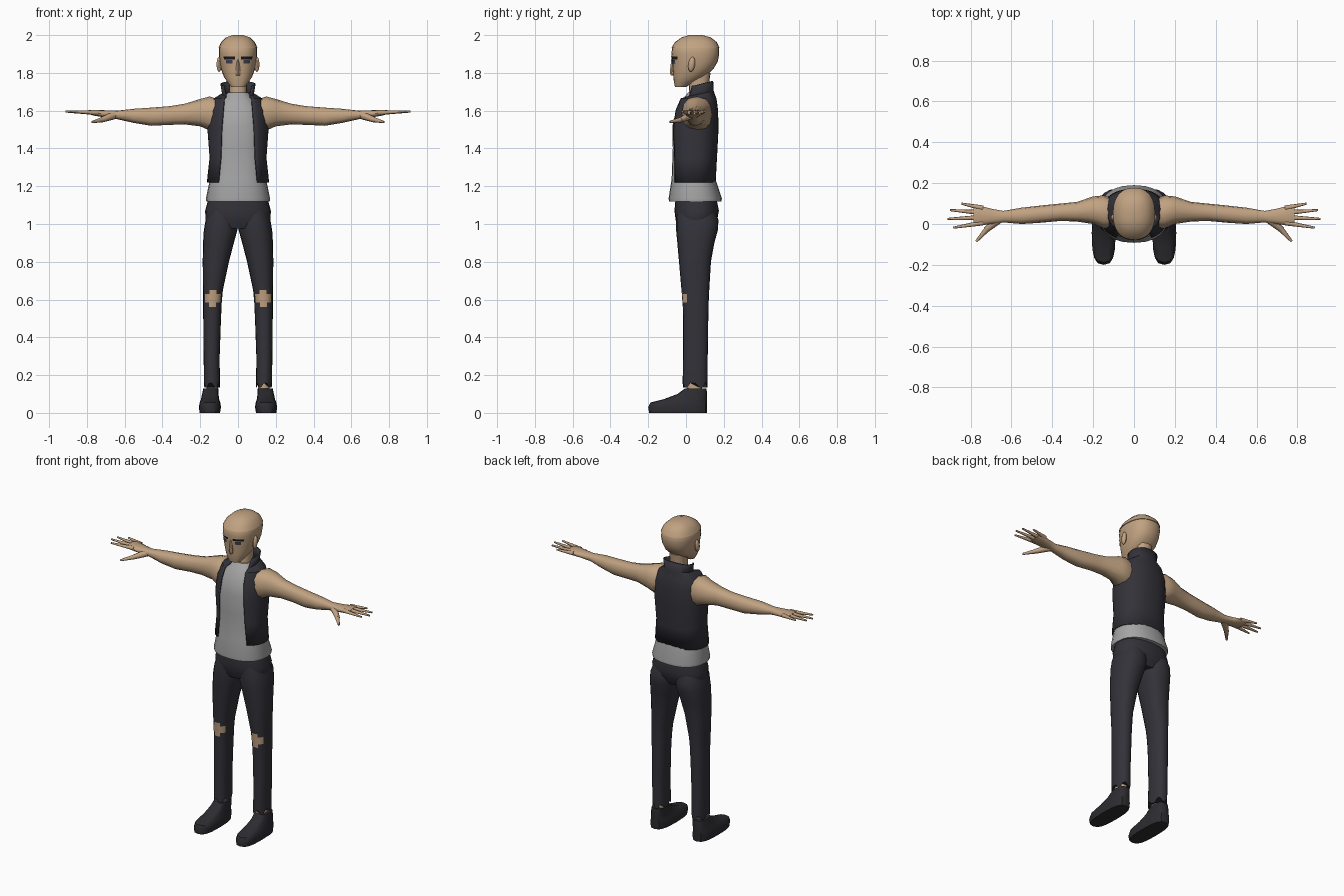
import bpy, bmesh, math
from mathutils import Vector, Matrix

cube = bpy.data.objects.get("Cube")
if cube:
    bpy.data.objects.remove(cube)


def material(name, red, green, blue):
    mat = bpy.data.materials.new(name)
    mat.use_nodes = True
    color = (red, green, blue, 1)
    mat.diffuse_color = color
    shader = mat.node_tree.nodes["Principled BSDF"]
    shader.inputs["Base Color"].default_value = color
    shader.inputs["Roughness"].default_value = 0.8
    return mat


skin = material("skin", 0.53, 0.36, 0.22)
shirt_grey = material("shirt grey", 0.38, 0.38, 0.38)
charcoal = material("charcoal cloth", 0.033, 0.032, 0.041)
shoe_black = material("shoe black", 0.026, 0.026, 0.031)
brow_dark = material("brow dark", 0.012, 0.01, 0.01)
eye_slate = material("eye slate", 0.05, 0.055, 0.08)


def finish(name, bm, mats, mirror=False, angle=40):
    mesh = bpy.data.meshes.new(name)
    bm.to_mesh(mesh)
    bm.free()
    for mat in mats:
        mesh.materials.append(mat)
    for face in mesh.polygons:
        face.use_smooth = True
    mesh.set_sharp_from_angle(angle=math.radians(angle))
    obj = bpy.data.objects.new(name, mesh)
    bpy.context.scene.collection.objects.link(obj)
    if mirror:
        mod = obj.modifiers.new("mirror", 'MIRROR')
        mod.use_axis = (True, False, False)
    return obj


def power(value, p):
    return math.copysign(abs(value) ** p, value)


def loft(rings, segments=16, p=0.85, axis='Z', arcs=None):
    """Skin rounded sections (position, u low, u high, v low, v high).
    With arcs, each ring only spans its (start, end) angle, from the front."""
    bm = bmesh.new()
    rows = []
    for i, (s, u0, u1, v0, v1) in enumerate(rings):
        start, end = arcs[i] if arcs else (0, math.tau)
        row = []
        for k in range(segments + (1 if arcs else 0)):
            t = start + (end - start) * k / segments
            u = (u0 + u1) / 2 + (u1 - u0) / 2 * power(math.sin(t), p)
            v = (v0 + v1) / 2 - (v1 - v0) / 2 * power(math.cos(t), p)
            row.append(bm.verts.new((u, v, s) if axis == 'Z' else (s, u, v)))
        rows.append(row)
    for low, high in zip(rows, rows[1:]):
        for k in range(segments):
            n = (k + 1) % len(low)
            bm.faces.new((low[k], low[n], high[n], high[k]))
    if not arcs:
        bm.faces.new(rows[0][::-1])
        bm.faces.new(rows[-1])
    bm.normal_update()
    return bm


def sym(rings):
    return [(z, -h, h, front, back) for z, h, front, back in rings]


# Head, with a thin raised scalp over the crown
head = [(1.725, .037, -.058, .0), (1.75, .056, -.064, .04), (1.78, .075, -.067, .1),
        (1.82, .09, -.07, .145), (1.86, .097, -.073, .168), (1.9, .101, -.077, .176),
        (1.93, .1, -.074, .174), (1.96, .086, -.055, .16), (1.985, .06, -.02, .128),
        (1.997, .025, .02, .085)]
finish("head", loft(sym(head), 24), [skin])
scalp = [(z + .003, h + .003, front - .003, back + .003)
         for z, h, front, back in head if z > 1.91]
finish("scalp", loft(sym(scalp), 24), [skin])
finish("neck", loft(sym([(1.62, .05, .01, .12), (1.7, .047, .015, .115), (1.8, .05, .02, .13)])), [skin])
finish("nose", loft(sym([(1.785, .011, -.078, -.04), (1.8, .015, -.086, -.04),
                         (1.872, .006, -.078, -.04)]), 6), [skin])

# Brows and eyes as thin curved plates on the face
for name, mat, low, high, span in (("brow", brow_dark, 1.872, 1.886, (.12, .8)),
                                   ("eye", eye_slate, 1.85, 1.869, (.24, .62))):
    plate = sym([(low, .0985, -.0765, .17), (high, .1015, -.079, .174)])
    finish(name, loft(plate, 8, arcs=[span, span]), [mat], mirror=True)

# Ears
bm = bmesh.new()
shape = Matrix.Translation((.1, .03, 1.845)) @ Matrix.Rotation(-.15, 4, 'X')
bmesh.ops.create_uvsphere(bm, u_segments=10, v_segments=8, radius=1,
                          matrix=shape @ Matrix.Diagonal((.014, .018, .04, 1)))
finish("ear", bm, [skin], mirror=True)

# Shirt
finish("shirt", loft(sym([(1.12, .168, -.09, .188), (1.135, .17, -.092, .19),
                          (1.24, .148, -.076, .155), (1.4, .134, -.07, .145),
                          (1.52, .138, -.072, .15), (1.62, .118, -.048, .143),
                          (1.67, .075, -.01, .13), (1.695, .055, .01, .12)]), 24),
       [shirt_grey])

# Open vest with a standing collar that rises towards the back
vest = [(1.22, .158, -.072, .15, .1), (1.35, .144, -.073, .157, .088),
        (1.5, .155, -.075, .165, .083), (1.6, .146, -.06, .163, .075),
        (1.66, .124, -.035, .155, .07), (1.69, .078, .0, .14, .06),
        (1.745, .086, .015, .137, .07)]
arcs = []
for z, half, front, back, inner in vest:
    gap = math.asin((inner / half) ** (1 / .85))
    arcs.append((gap, math.tau - gap))
bm = loft(sym([row[:4] for row in vest]), 28, arcs=arcs)
for vert in bm.verts:
    if vert.co.z > 1.68:
        vert.co.z += (vert.co.y - .09) * .25
obj = finish("vest", bm, [charcoal])
shell = obj.modifiers.new("cloth thickness", 'SOLIDIFY')
shell.thickness = .007
shell.offset = 1

# Arms and palms
finish("arm", loft([(.09, -.02, .12, 1.5, 1.655), (.15, -.022, .14, 1.495, 1.675),
                    (.2, .0, .135, 1.517, 1.662), (.28, .012, .108, 1.527, 1.637),
                    (.36, .015, .1, 1.525, 1.624), (.46, .006, .09, 1.52, 1.616),
                    (.55, .0, .08, 1.535, 1.61), (.64, .008, .064, 1.555, 1.6),
                    (.7, .0, .075, 1.563, 1.602), (.76, -.008, .09, 1.573, 1.604),
                    (.785, .0, .082, 1.58, 1.602)], 12, axis='X'),
       [skin], mirror=True, angle=50)


# Fingers, tapering from the palm
def finger(name, base, tip, width, end_width):
    a, b = Vector(base), Vector(tip)
    bm = bmesh.new()
    turn = (b - a).to_track_quat('Z', 'Y').to_matrix().to_4x4()
    bmesh.ops.create_cone(bm, cap_ends=True, segments=8, radius1=width,
                          radius2=end_width, depth=(b - a).length,
                          matrix=Matrix.Translation((a + b) / 2) @ turn)
    finish(name, bm, [skin], mirror=True, angle=60)


for name, root, end, x0, x1 in (("little_finger", .078, .1, .74, .845),
                                ("ring_finger", .056, .068, .75, .9),
                                ("middle_finger", .032, .025, .75, .913),
                                ("index_finger", .006, -.018, .74, .885)):
    finger(name, (x0, root, 1.59), (x1, end, 1.595), .013, .005)
finger("thumb_base", (.66, .025, 1.575), (.725, -.03, 1.55), .022, .014)
finger("thumb", (.72, -.026, 1.552), (.772, -.085, 1.54), .014, .006)

# Hips
finish("hips", loft(sym([(.975, .15, -.035, .14), (1.02, .172, -.055, .165),
                         (1.07, .174, -.061, .174), (1.14, .155, -.055, .16)]), 24),
       [charcoal])

# Trouser legs with a ragged hem and a torn knee
bm = loft([(.145, .096, .18, -.018, .113), (.3, .097, .182, -.015, .115),
           (.5, .09, .184, -.015, .118), (.56, .087, .184, -.017, .12),
           (.585, .086, .184, -.019, .12), (.63, .082, .184, -.022, .122),
           (.65, .08, .185, -.024, .123), (.8, .048, .187, -.037, .132),
           (.9, .022, .185, -.046, .15), (.965, .004, .181, -.052, .168),
           (1.02, .002, .172, -.052, .172), (1.08, .01, .15, -.045, .15)], 20)
hem = [v for v in bm.verts if v.co.z < .2]
for k, vert in enumerate(hem):
    vert.co.z += .014 if k % 4 < 2 else -.01
for face in bm.faces:
    spot = face.calc_center_median()
    if .56 < spot.z < .65:
        reach = -.6 if .585 < spot.z < .63 else -.85
        if face.normal.y < reach or (reach > -.8 and spot.y < .012):
            face.material_index = 1
finish("trouser_leg", bm, [charcoal, skin], mirror=True)

# Ankles and shoes
finish("ankle", loft([(.09, .105, .168, .005, .085), (.2, .105, .168, .005, .085)], 12),
       [skin], mirror=True)
finish("shoe", loft([(.0, .095, .203, -.195, .11), (.03, .09, .207, -.2, .112),
                     (.055, .094, .203, -.188, .112), (.072, .1, .196, -.12, .112),
                     (.1, .103, .19, -.045, .112), (.13, .104, .184, -.005, .108)],
                    16, p=.7), [shoe_black], mirror=True)
